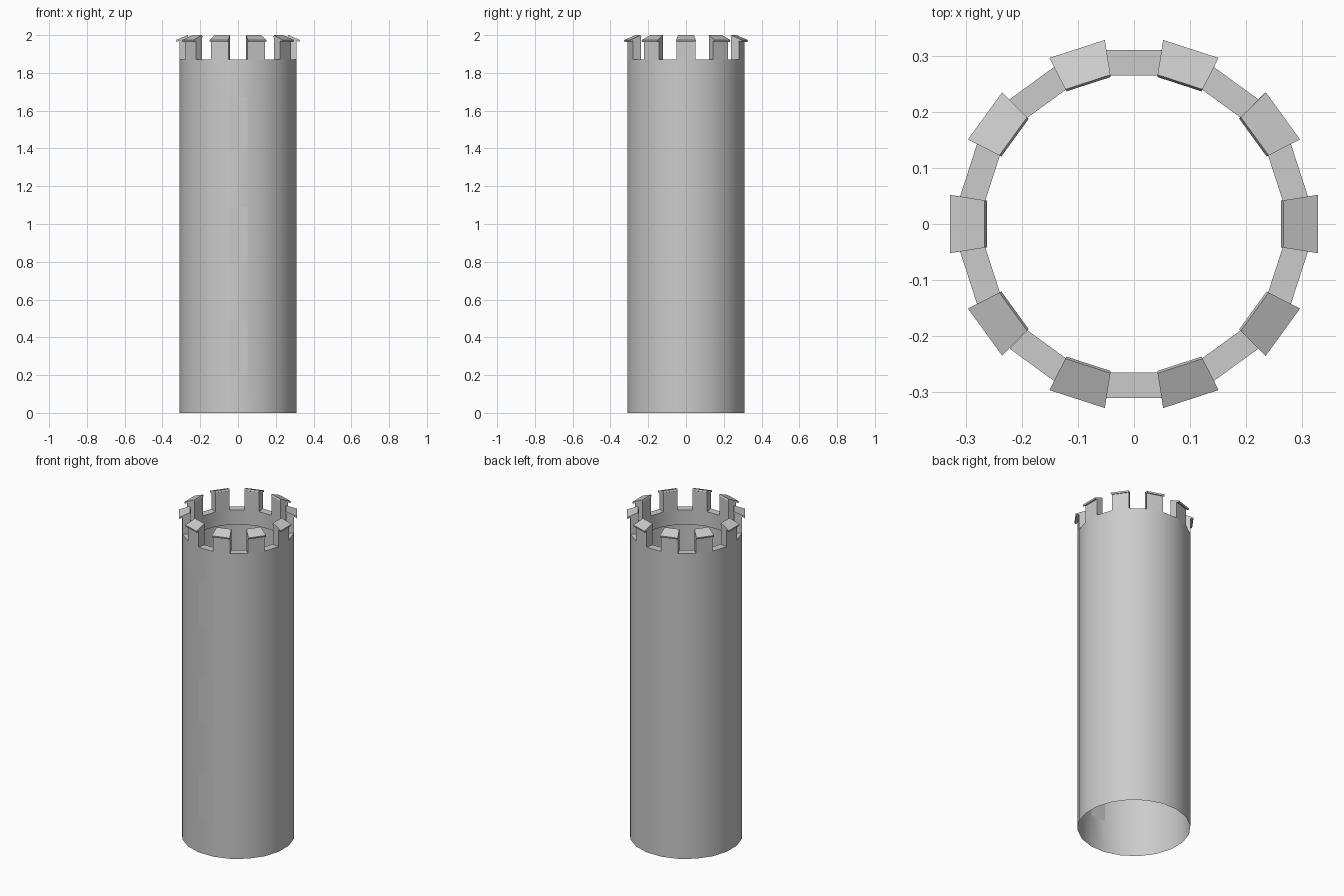
import bpy, bmesh, math
from mathutils import Matrix, Vector

if "Cube" in bpy.data.objects:
    bpy.data.objects.remove(bpy.data.objects["Cube"], do_unlink=True)

SIDES = 20
STEP = 2 * math.pi / SIDES
OUTER, INNER = 0.31, 0.265        # distances to the flat of each side
RIM = 1.87

stone = bpy.data.materials.new("grey stone")
stone.use_nodes = True
GREY = (0.6, 0.6, 0.6, 1)
stone.diffuse_color = GREY
stone.node_tree.nodes["Principled BSDF"].inputs["Base Color"].default_value = GREY


def finish(bm, name, angle):
    mesh = bpy.data.meshes.new(name)
    bm.to_mesh(mesh)
    bm.free()
    mesh.materials.append(stone)
    obj = bpy.data.objects.new(name, mesh)
    bpy.context.collection.objects.link(obj)
    bpy.ops.object.select_all(action="DESELECT")
    obj.select_set(True)
    bpy.context.view_layer.objects.active = obj
    bpy.ops.object.shade_smooth_by_angle(angle=math.radians(angle))
    return obj


def ring(bm, flat, z):
    r = flat / math.cos(STEP / 2)
    return [bm.verts.new((r * math.cos((i + 0.5) * STEP), r * math.sin((i + 0.5) * STEP), z))
            for i in range(SIDES)]


# Open tower wall, folded over the rim into a short inner lining
windows = [(0.2, 0.49), (0.79, 1.09), (1.38, 1.67)]
levels = [0] + [z for w in windows for z in w] + [RIM]
bm = bmesh.new()
rings = [ring(bm, OUTER, z) for z in levels]
rings += [ring(bm, INNER, RIM), ring(bm, INNER, 1.78)]
slits = []
front = SIDES * 3 // 4 - 1
for row, (low, high) in enumerate(zip(rings, rings[1:])):
    for i in range(SIDES):
        j = (i + 1) % SIDES
        if row == len(levels) - 1 and i % 2:
            continue              # merlons stand on these sides
        face = bm.faces.new((low[i], low[j], high[j], high[i]))
        if i == front and row in (1, 3, 5):
            slits.append(face)

# Recessed arrow slits on the front side
bmesh.ops.inset_individual(bm, faces=slits, thickness=0.034, depth=-0.025)
finish(bm, "tower_wall", 40)

# Merlons with sloping, overhanging caps
profile = [(INNER, RIM), (OUTER, RIM), (OUTER, 1.971), (0.325, 1.964),
           (0.328, 1.974), (0.266, 2.0), (0.262, 1.99), (INNER, 1.988)]
bm = bmesh.new()
for k in range(SIDES // 2):
    turn = Matrix.Rotation(2 * k * STEP, 3, "Z")
    ends = [[bm.verts.new(turn @ Vector((r, s * r * math.tan(STEP / 2), z))) for r, z in profile]
            for s in (-1, 1)]
    bm.faces.new(ends[0])
    bm.faces.new(ends[1][::-1])
    for a in range(1, len(profile)):
        b = (a + 1) % len(profile)
        bm.faces.new((ends[0][a], ends[1][a], ends[1][b], ends[0][b]))
bmesh.ops.recalc_face_normals(bm, faces=bm.faces)
finish(bm, "merlons", 20)
